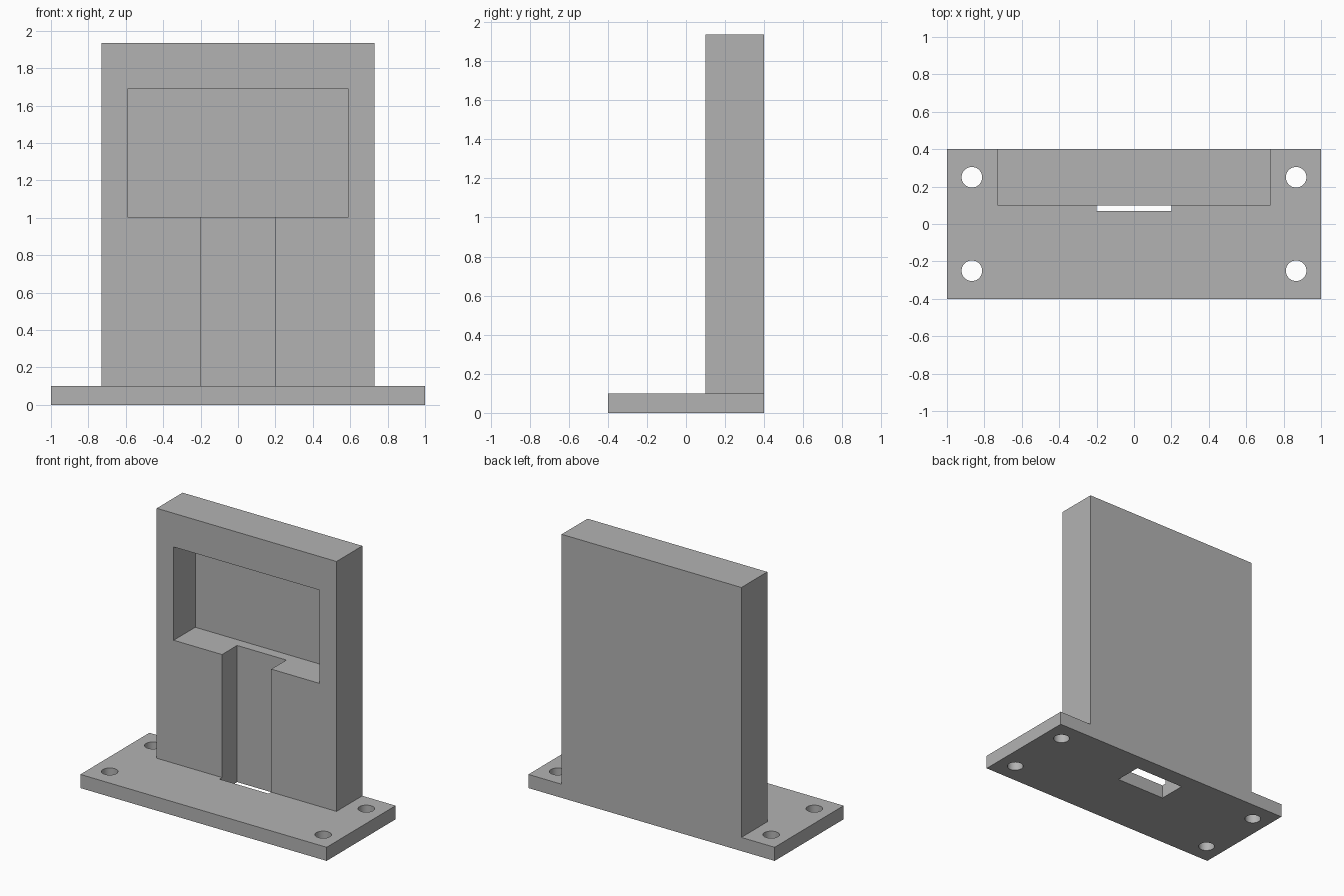
import bpy
from mathutils import Matrix, Vector

default = bpy.data.objects.get("Cube")
if default:
    bpy.data.objects.remove(default, do_unlink=True)

grey = bpy.data.materials.new("plain grey")
grey.use_nodes = True
colour = (0.45, 0.45, 0.45, 1)
grey.diffuse_color = colour
grey.node_tree.nodes["Principled BSDF"].inputs["Base Color"].default_value = colour


def box(name, low, high):
    """Box between two opposite corners."""
    low, high = Vector(low), Vector(high)
    bpy.ops.mesh.primitive_cube_add(size=1)
    ob = bpy.context.object
    ob.name = name
    ob.data.transform(Matrix.Translation((low + high) / 2) @ Matrix.Diagonal((*(high - low), 1)))
    ob.data.materials.append(grey)
    return ob


def cut(target, cutter):
    """Subtract a hidden cutter from the target."""
    cutter.hide_render = True
    mod = target.modifiers.new(cutter.name, "BOOLEAN")
    mod.operation = "DIFFERENCE"
    mod.solver = "EXACT"
    mod.object = cutter
    bpy.context.view_layer.objects.active = target
    bpy.ops.object.modifier_apply(modifier=mod.name)
    bpy.data.objects.remove(cutter, do_unlink=True)


BASE_TOP = 0.1
WALL_FRONT = 0.1
CHANNEL_BACK = 0.275

# Base plate with a slot and four corner screw holes
base = box("base_plate", (-1, -0.4, 0), (1, 0.4, BASE_TOP))
cut(base, box("slot_cutter", (-0.2, 0.07, -0.1), (0.2, CHANNEL_BACK, 0.2)))
for x in (-0.867, 0.867):
    for y in (-0.25, 0.25):
        bpy.ops.mesh.primitive_cylinder_add(vertices=48, radius=0.055, depth=0.4, location=(x, y, 0.05))
        hole = bpy.context.object
        hole.name = "screw_hole_cutter"
        hole.data.materials.append(grey)
        cut(base, hole)

# Upright wall with a wide pocket and a channel running down to the slot
wall = box("upright_wall", (-0.73, WALL_FRONT, BASE_TOP), (0.73, 0.4, 1.935))
cut(wall, box("pocket_cutter", (-0.592, 0, 1.003), (0.592, 0.35, 1.688)))
cut(wall, box("channel_cutter", (-0.2, 0, 0), (0.2, CHANNEL_BACK, 1.2)))

# Smooth hole walls, crisp edges
for ob in (base, wall):
    bpy.ops.object.select_all(action="DESELECT")
    ob.select_set(True)
    bpy.context.view_layer.objects.active = ob
    bpy.ops.object.shade_smooth_by_angle(angle=0.5)
